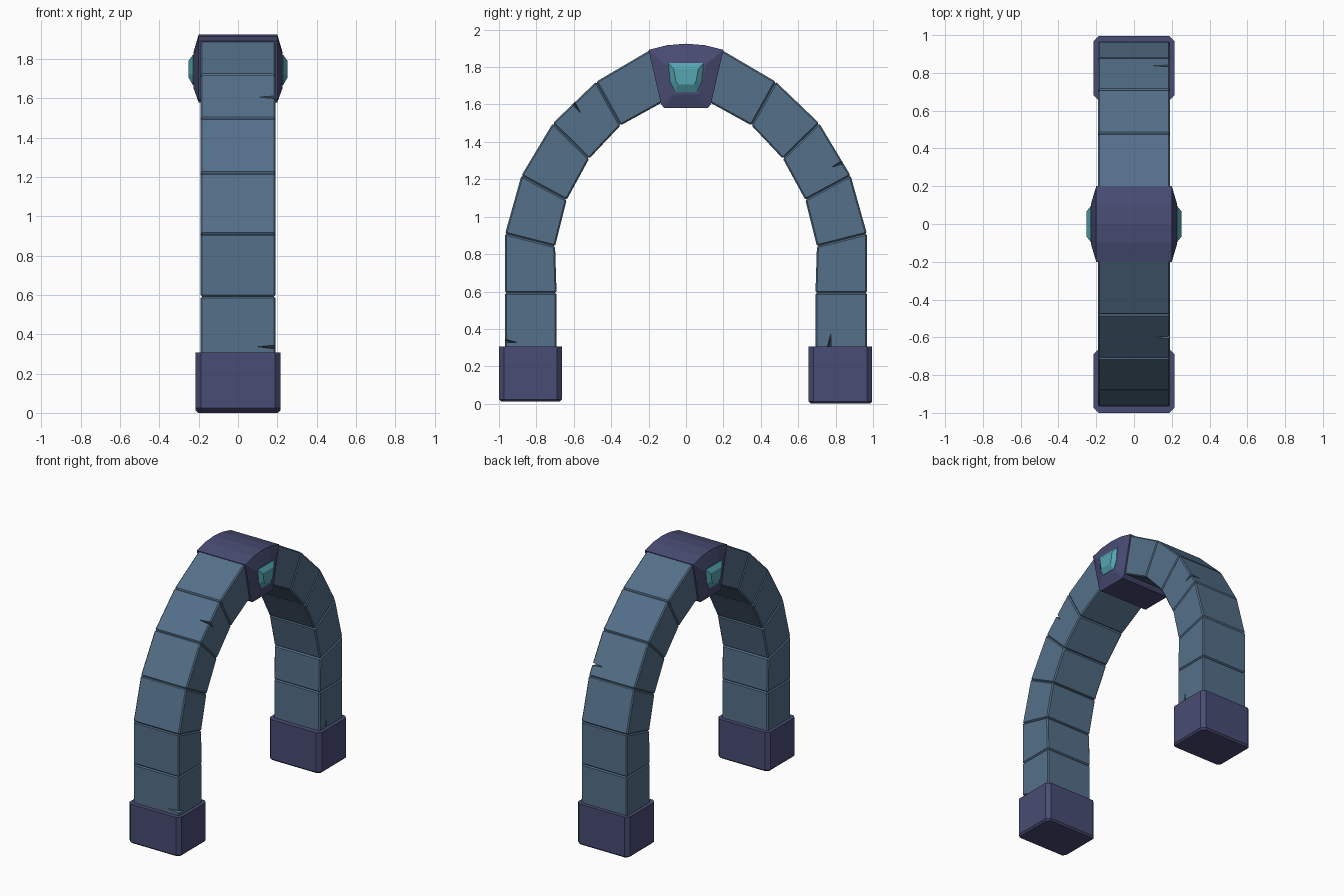
import bpy, bmesh
from mathutils import Vector

if "Cube" in bpy.data.objects:
    bpy.data.objects.remove(bpy.data.objects["Cube"])


def material(name, rgb):
    m = bpy.data.materials.new(name)
    m.diffuse_color = (*rgb, 1)
    m.use_nodes = True
    m.node_tree.nodes["Principled BSDF"].inputs["Base Color"].default_value = m.diffuse_color
    return m


STONE = material("slate blue stone", (0.089, 0.160, 0.250))
TRIM = material("purple stone", (0.066, 0.072, 0.172))
GEM = material("teal gem", (0.091, 0.376, 0.445))


def finish(name, bm, mat):
    bmesh.ops.recalc_face_normals(bm, faces=bm.faces)
    me = bpy.data.meshes.new(name)
    bm.to_mesh(me)
    bm.free()
    if mat:
        me.materials.append(mat)
    ob = bpy.data.objects.new(name, me)
    bpy.context.collection.objects.link(ob)
    return ob


def loft(name, rings, mat, bevel=0):
    """Join yz outlines placed at successive x positions; cap both ends."""
    bm = bmesh.new()
    loops = [[bm.verts.new((x, y, z)) for y, z in pts] for x, pts in rings]
    n = len(loops[0])
    for a, b in zip(loops, loops[1:]):
        for i in range(n):
            j = (i + 1) % n
            bm.faces.new((a[i], a[j], b[j], b[i]))
    bm.faces.new(loops[0])
    bm.faces.new(loops[-1])
    bmesh.ops.recalc_face_normals(bm, faces=bm.faces)
    if bevel:
        bmesh.ops.bevel(bm, geom=bm.edges[:], offset=bevel, segments=1,
                        profile=0.5, affect='EDGES')
    return finish(name, bm, mat)


# Arch stones: wedge blocks between outer and inner curves
OUTER = [(.967, .29), (.967, .593), (.967, .91), (.88, 1.22), (.712, 1.50), (.48, 1.722), (.19, 1.892)]
INNER = [(.692, .29), (.692, .593), (.70, .842), (.638, 1.09), (.518, 1.31), (.35, 1.488), (.12, 1.615)]
blocks = {}
for side, s in (("front", -1), ("back", 1)):
    for i in range(6):
        pts = [OUTER[i], OUTER[i + 1], INNER[i + 1], INNER[i]]
        pts = [(s * y, z) for y, z in pts]
        blocks[side, i] = loft(f"{side}_arch_stone_{i + 1}",
                               [(-.19, pts), (.19, pts)], STONE, .008)

# Cracks: thin slivers cut into the outer right corners
CRACKS = [("front", 0, (-.967, .337), (-1, 0)),
          ("front", 4, (-.60, 1.607), (-.69, .72)),
          ("back", 3, (.838, 1.29), (.855, .52)),
          ("back", 0, (.765, .31), (0, -1))]
for k, (side, i, p, r) in enumerate(CRACKS):
    p, r = Vector((0, *p)), Vector((0, *r))
    t = Vector((0, -r.z, r.y))
    bm = bmesh.new()
    for v in (p + r * .015 + t * .013 + Vector((.2, 0, 0)),
              p + r * .015 - t * .013 + Vector((.2, 0, 0)),
              p + r * .004 + Vector((.095, 0, 0)),
              p - r * .07 + t * .01 + Vector((.2, 0, 0))):
        bm.verts.new(v)
    bmesh.ops.convex_hull(bm, input=bm.verts[:])
    cutter = finish(f"crack_cutter_{k + 1}", bm, STONE)
    cutter.hide_render = True
    cutter.display_type = 'WIRE'
    mod = blocks[side, i].modifiers.new("crack", 'BOOLEAN')
    mod.operation = 'DIFFERENCE'
    mod.solver = 'EXACT'
    mod.object = cutter
    bpy.context.view_layer.update()
    # bake the cut so the cutter is no longer needed
    dg = bpy.context.evaluated_depsgraph_get()
    cut = bpy.data.meshes.new_from_object(blocks[side, i].evaluated_get(dg))
    blocks[side, i].modifiers.clear()
    blocks[side, i].data = cut
    bpy.data.objects.remove(cutter)

# Plinths: boxes with chamfered vertical corners and a small bottom chamfer
for name, y0, y1, z0 in (("front_plinth", -1, -.662, .012), ("back_plinth", .655, .995, 0)):
    bm = bmesh.new()
    bmesh.ops.create_cube(bm, size=1)
    for v in bm.verts:
        v.co = (v.co.x * .43, (y0 + y1) / 2 + v.co.y * (y1 - y0),
                z0 + (v.co.z + .5) * (.306 - z0))
    up = [e for e in bm.edges if abs(e.verts[0].co.z - e.verts[1].co.z) > .1]
    bmesh.ops.bevel(bm, geom=up, offset=.027, segments=1, profile=.5, affect='EDGES')
    low = [e for e in bm.edges if all(v.co.z < z0 + .01 for v in e.verts)]
    bmesh.ops.bevel(bm, geom=low, offset=.012, segments=1, profile=.5, affect='EDGES')
    finish(name, bm, TRIM)

# Keystone: crowned wedge with raised side panels
KEY = [(-.2, 1.892), (-.1, 1.917), (0, 1.925), (.1, 1.917), (.2, 1.892),
       (.133, 1.60), (.115, 1.58), (-.115, 1.58), (-.133, 1.60)]
PANEL = [(y * .55, 1.745 + (z - 1.755) * .52) for y, z in KEY]
loft("keystone", [(-.227, PANEL), (-.2, KEY), (.2, KEY), (.227, PANEL)], TRIM)

# Gems: faceted trapezoids on both sides of the keystone
BASE = [(-.094, 1.822), (.094, 1.822), (.084, 1.72), (.058, 1.668), (-.058, 1.668), (-.084, 1.72)]
TABLE = [(-.066, 1.79), (.066, 1.79), (.054, 1.725), (.044, 1.707), (-.044, 1.707), (-.054, 1.725)]
for name, s in (("left_gem", -1), ("right_gem", 1)):
    loft(name, [(s * .208, BASE), (s * .23, BASE), (s * .252, TABLE)], GEM)
